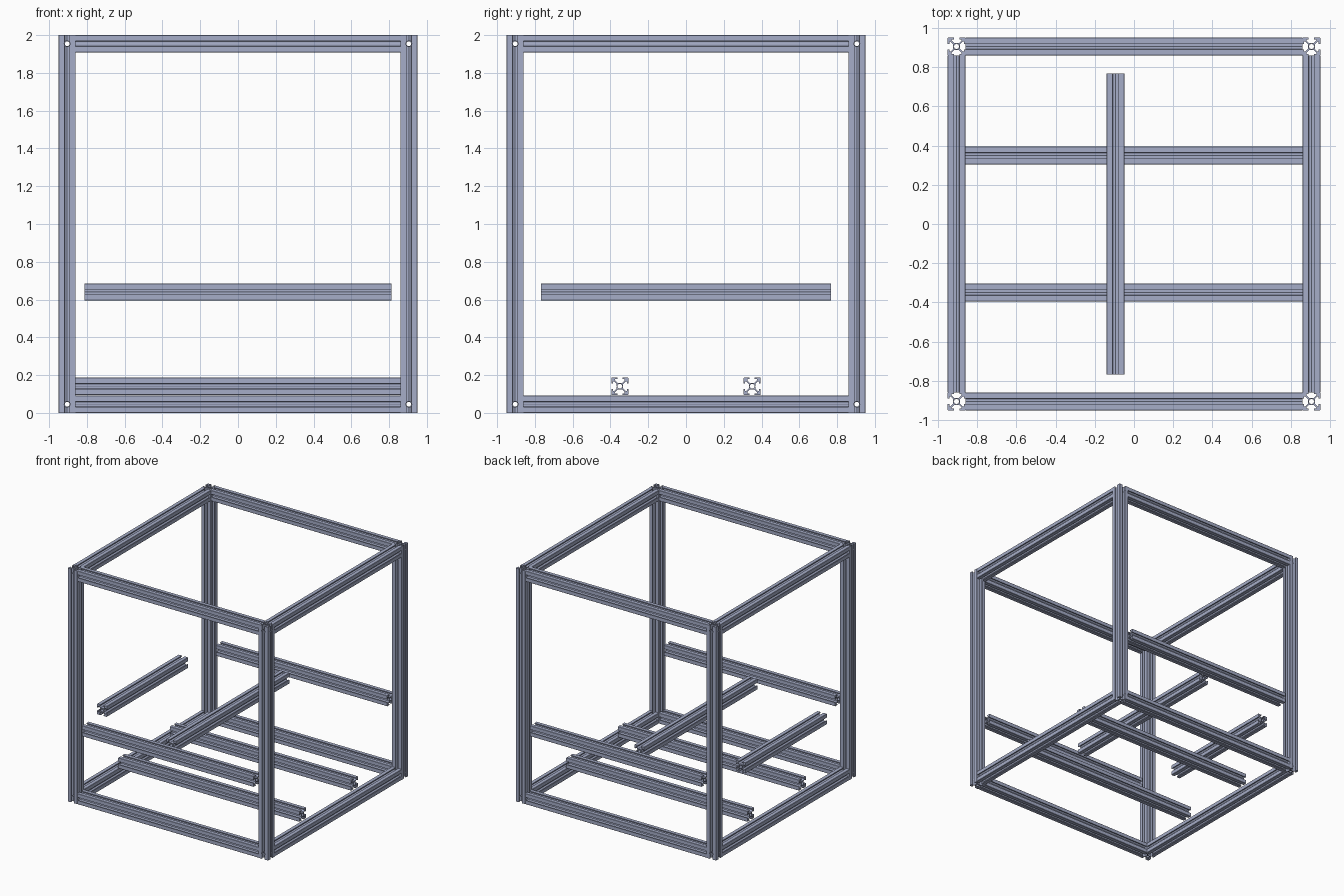
import bpy, bmesh, math
from mathutils import Matrix, Vector

cube = bpy.data.objects.get("Cube")
if cube:
    bpy.data.objects.remove(cube)

S = 0.091                 # width of the slotted profile
EDGE = 0.95 - S / 2       # centre line of the outer frame
RAIL = 2 * (0.95 - S)     # rail length between posts
ROT = {
    "x": Matrix.Rotation(math.pi / 2, 4, "Y"),
    "y": Matrix.Rotation(-math.pi / 2, 4, "X"),
    "z": Matrix.Identity(4),
}

metal = bpy.data.materials.new("blue grey aluminium")
metal.use_nodes = True
colour = (0.38, 0.42, 0.58, 1)
metal.diffuse_color = colour
metal.node_tree.nodes["Principled BSDF"].inputs["Base Color"].default_value = colour


def make_object(name, bm, axis, centre):
    mesh = bpy.data.meshes.new(name)
    bm.to_mesh(mesh)
    bm.free()
    mesh.materials.append(metal)
    obj = bpy.data.objects.new(name, mesh)
    obj.matrix_world = Matrix.Translation(centre) @ ROT[axis]
    bpy.context.collection.objects.link(obj)
    return obj


def profile_loops():
    """Slotted outline (quarter turned four times) and the round centre bore."""
    half = [(3.6, 0), (3.9, 0.5), (3.9, 2.7), (6.7, 5.5), (8.2, 5.5),
            (8.2, 3), (10, 3), (10, 9.5)]
    quarter = half + [(y, x) for x, y in reversed(half[1:])]
    outline = []
    for k in range(4):
        turn = Matrix.Rotation(k * math.pi / 2, 2)
        outline += [turn @ Vector(p) for p in quarter]
    bore = [Vector((math.cos(a), math.sin(a))) * 2.8
            for a in (math.tau * i / 16 for i in range(16))]
    return [[p * S / 20 for p in loop] for loop in (outline, bore)]


def bar(name, axis, length, centre):
    """Hollow slotted bar along an axis."""
    bm = bmesh.new()
    edges = []
    for loop in profile_loops():
        verts = [bm.verts.new((p.x, p.y, -length / 2)) for p in loop]
        edges += [bm.edges.new((verts[i - 1], verts[i])) for i in range(len(verts))]
    bmesh.ops.triangle_fill(bm, use_beauty=True, edges=edges)
    grown = bmesh.ops.extrude_face_region(bm, geom=bm.faces[:], use_keep_orig=True)
    top = [v for v in grown["geom"] if isinstance(v, bmesh.types.BMVert)]
    bmesh.ops.translate(bm, verts=top, vec=(0, 0, length))
    bmesh.ops.recalc_face_normals(bm, faces=bm.faces[:])
    return make_object(name, bm, axis, centre)


def drills(axis):
    """Four long drills through the post ends."""
    bm = bmesh.new()
    for a in (-EDGE, EDGE):
        for z in (S / 2, 2 - S / 2):
            at = (0, a, z) if axis == "x" else (a, 0, z)
            bmesh.ops.create_cone(bm, cap_ends=True, segments=16, radius1=0.0155,
                                  radius2=0.0155, depth=2.4,
                                  matrix=Matrix.Translation(at) @ ROT[axis])
    obj = make_object("drill_" + axis, bm, "z", (0, 0, 0))
    obj.hide_render = True
    return obj


# Corner posts
posts = []
for side, x in (("right", -EDGE), ("left", EDGE)):
    for end, y in (("front", -EDGE), ("back", EDGE)):
        posts.append(bar(f"{end}_{side}_post", "z", 2, (x, y, 1)))

# Access holes through the posts
cutters = [drills("x"), drills("y")]
for post in posts:
    for cutter in cutters:
        mod = post.modifiers.new("access_holes", "BOOLEAN")
        mod.operation = "DIFFERENCE"
        mod.solver = "EXACT"
        mod.object = cutter
bpy.context.view_layer.update()
graph = bpy.context.evaluated_depsgraph_get()
drilled = [bpy.data.meshes.new_from_object(p.evaluated_get(graph)) for p in posts]
for post, mesh in zip(posts, drilled):
    post.modifiers.clear()
    post.data = mesh
for cutter in cutters:
    bpy.data.objects.remove(cutter)

# Top and bottom frame rails
for level, z in (("bottom", S / 2), ("top", 2 - S / 2)):
    for sign, end, side in ((-1, "front", "right"), (1, "back", "left")):
        bar(f"{level}_{end}_rail", "x", RAIL, (0, sign * EDGE, z))
        bar(f"{level}_{side}_rail", "y", RAIL, (sign * EDGE, 0, z))

# Base cross bars and floating middle bars
for sign, end in ((-1, "front"), (1, "back")):
    bar(f"{end}_base_bar", "x", RAIL, (0, sign * 0.35, 0.141))
    bar(f"{end}_middle_bar", "x", 1.625, (0, sign * EDGE, 0.64))
bar("centre_middle_bar", "y", 1.535, (-0.095, 0, 0.64))
bar("right_middle_bar", "y", 1.1, (-EDGE, 0, 0.64))
